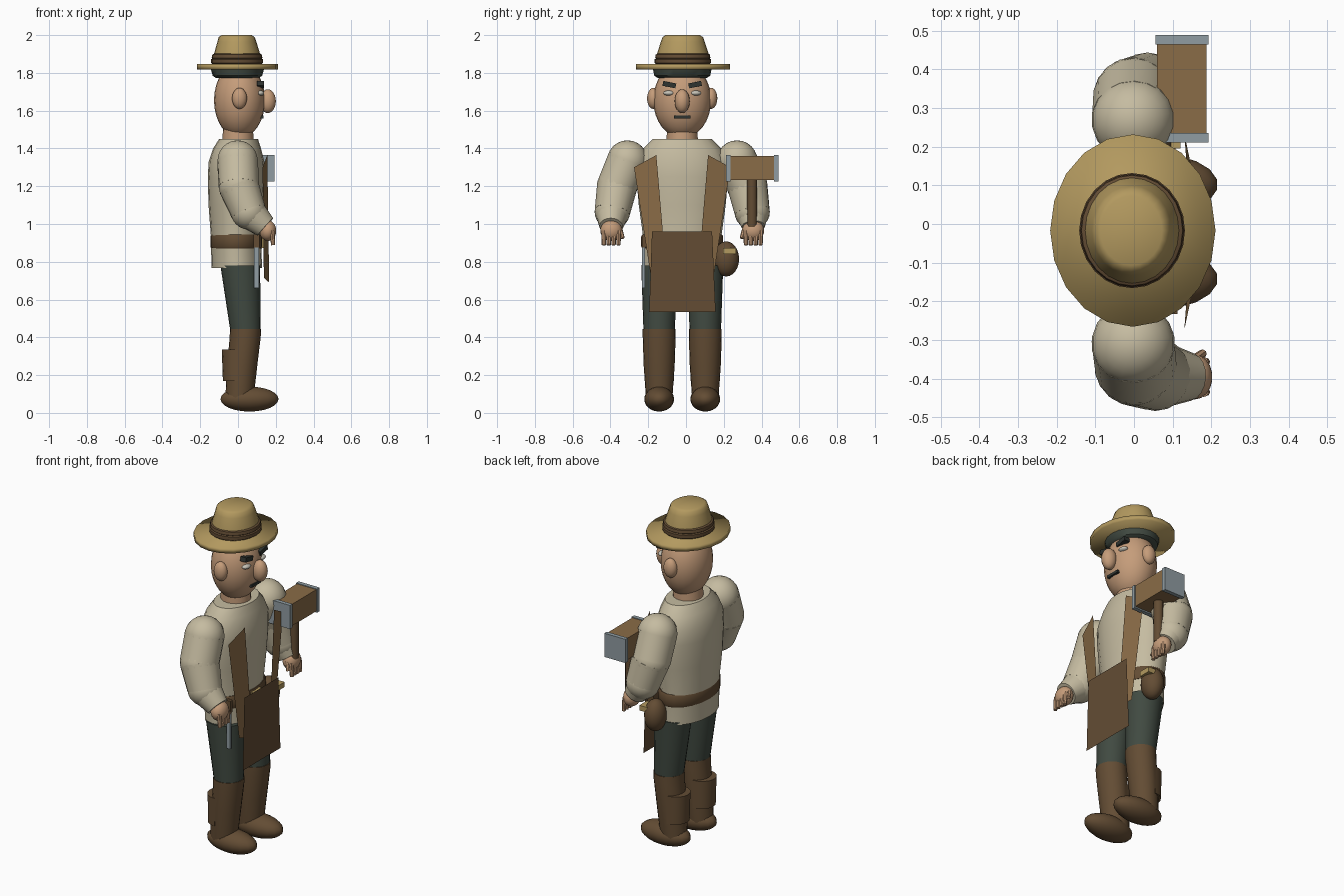
import bpy, bmesh, math
from mathutils import Vector, Matrix

if "Cube" in bpy.data.objects:
    bpy.data.objects.remove(bpy.data.objects["Cube"])

CY = -0.02  # side-to-side centre of the body

def mat(name, r, g, b):
    m = bpy.data.materials.new(name)
    m.diffuse_color = (r, g, b, 1)
    m.use_nodes = True
    m.node_tree.nodes["Principled BSDF"].inputs["Base Color"].default_value = m.diffuse_color
    return m

SHIRT = mat("cream_cloth", .56, .50, .355)
STRAW = mat("straw", .45, .32, .115)
SKIN = mat("skin", .56, .335, .195)
LEATHER = mat("dark_leather", .125, .073, .034)
TAN = mat("tan_wood", .255, .15, .063)
STEEL = mat("steel", .28, .335, .36)
GREEN = mat("dark_green_cloth", .052, .068, .053)
HAIR = mat("dark_hair", .028, .034, .03)
EYE = mat("pale_eye", .55, .53, .46)

def finish(name, bm, m, angle=40):
    bmesh.ops.recalc_face_normals(bm, faces=bm.faces)
    me = bpy.data.meshes.new(name)
    bm.to_mesh(me)
    bm.free()
    me.materials.append(m)
    ob = bpy.data.objects.new(name, me)
    bpy.context.collection.objects.link(ob)
    if angle:
        bpy.context.view_layer.objects.active = ob
        ob.select_set(True)
        bpy.ops.object.shade_smooth_by_angle(angle=math.radians(angle))
        ob.select_set(False)
    return ob

def loft(name, rings, m, n=20, angle=40):
    """Stack of level ellipses: (x, y, z, rx, ry)."""
    bm = bmesh.new()
    loops = [[bm.verts.new((x + rx * math.cos(2 * math.pi * i / n),
                            y + ry * math.sin(2 * math.pi * i / n), z)) for i in range(n)]
             for x, y, z, rx, ry in rings]
    for a, b in zip(loops, loops[1:]):
        for i in range(n):
            j = (i + 1) % n
            bm.faces.new((a[i], a[j], b[j], b[i]))
    bm.faces.new(loops[0])
    bm.faces.new(loops[-1])
    return finish(name, bm, m, angle)

def ball(name, c, r, m, u=18, v=12):
    bm = bmesh.new()
    bmesh.ops.create_uvsphere(bm, u_segments=u, v_segments=v, radius=1,
                              matrix=Matrix.Translation(c) @ Matrix.Diagonal((*r, 1)))
    return finish(name, bm, m)

def box(name, c, size, m, rot=0):
    bm = bmesh.new()
    bmesh.ops.create_cube(bm, size=1, matrix=Matrix.Translation(c) @ Matrix.Rotation(rot, 4, 'X')
                          @ Matrix.Diagonal((*size, 1)))
    return finish(name, bm, m, 0)

def limb(name, p, q, r1, r2, m, n=18):
    """Tapered round bar between two points."""
    p, q = Vector(p), Vector(q)
    d = q - p
    bm = bmesh.new()
    bmesh.ops.create_cone(bm, cap_ends=True, segments=n, radius1=r1, radius2=r2, depth=d.length,
                          matrix=Matrix.Translation((p + q) / 2) @ d.to_track_quat('Z', 'Y').to_matrix().to_4x4())
    return finish(name, bm, m)

def sheet(name, pts, m):
    bm = bmesh.new()
    bm.faces.new([bm.verts.new(p) for p in pts])
    bmesh.ops.solidify(bm, geom=bm.faces[:], thickness=0.002)
    return finish(name, bm, m, 0)

# Shirt, belt and buckle
loft("shirt", [(-.006, CY, .767, .134, .208), (-.012, CY, .94, .132, .208), (-.012, CY, 1.1, .144, .23),
               (-.01, CY, 1.25, .15, .243), (-.008, CY, 1.33, .147, .238), (-.005, CY, 1.40, .127, .205),
               (.003, CY, 1.45, .103, .155)], SHIRT)
loft("belt", [(-.008, CY, .87, .133, .21), (-.008, CY, .88, .138, .217), (-.008, CY, .935, .138, .217),
              (-.008, CY, .945, .133, .21)], LEATHER)
box("buckle", (.133, CY, .905), (.02, .08, .065), STRAW)

# Neck and head
loft("neck", [(0, CY, 1.43, .083, .083), (0, CY, 1.54, .078, .08)], SKIN)
ball("head", (.008, CY, 1.655), (.135, .153, .2), SKIN, 24, 16)
ball("nose", (.158, CY, 1.65), (.043, .04, .063), SKIN)
box("mouth", (.125, CY, 1.567), (.022, .085, .016), HAIR)
loft("hair", [(-.003, CY, 1.772, .112, .128), (-.003, CY, 1.785, .131, .148),
              (-.003, CY, 1.82, .141, .155)], GREEN)

# Hat
hy = -.017
loft("hat_brim", [(-.003, hy, 1.818, .214, .249), (-.003, hy, 1.846, .214, .249)], STRAW, 20, 180)
loft("hat_crown", [(-.005, hy, 1.84, .13, .143), (-.005, hy, 1.90, .122, .137), (-.006, hy, 1.965, .103, .116),
                   (-.007, hy, 1.99, .095, .107), (-.007, hy, 2.0, .08, .09)], STRAW, 24, 180)
loft("hat_band", [(-.005, hy, 1.845, .128, .14), (-.005, hy, 1.852, .137, .149), (-.005, hy, 1.872, .137, .149),
                  (-.005, hy, 1.876, .13, .141), (-.005, hy, 1.88, .134, .146), (-.005, hy, 1.897, .131, .143),
                  (-.005, hy, 1.903, .12, .134)], LEATHER, 24)

for s, side in ((-1, "right"), (1, "left")):
    def Y(d):
        return CY + s * d

    # Face details
    ball(side + "_ear", (.008, Y(.153), 1.665), (.04, .033, .056), SKIN)
    ball(side + "_eye", (.117, Y(.07), 1.693), (.022, .03, .014), EYE)
    box(side + "_eyebrow", (.119, Y(.068), 1.738), (.036, .07, .026), HAIR, s * .2)

    # Sleeve; the mallet arm reaches less far forward
    f = 0 if s < 0 else 1
    sh, mid = (-.002, Y(.29), 1.335), (0.004 - .004 * f, Y(.345), 1.2)
    el, wr = (.055 - .02 * f, Y(.37), 1.065), (.145 - .06 * f, Y(.376), .985)
    ball(side + "_shoulder", sh, (.108, .108, .108), SHIRT)
    limb(side + "_shoulder_sleeve", sh, mid, .108, .107, SHIRT)
    ball(side + "_sleeve_middle", mid, (.107, .107, .107), SHIRT)
    limb(side + "_upper_sleeve", mid, el, .107, .094, SHIRT)
    ball(side + "_elbow", el, (.094, .094, .094), SHIRT)
    limb(side + "_lower_sleeve", el, wr, .092, .062, SHIRT)

    # Hand with fingers
    hx = .158 - .055 * f
    ball(side + "_hand", (hx, Y(.376), .965), (.045, .058, .055), SKIN)
    for i in range(4):
        y = .376 + (i - 1.5) * .026
        limb(f"{side}_finger_{i}", (hx + .022, Y(y), .965), (hx + .028, Y(y), .888), .013, .011, SKIN, 8)
    limb(side + "_thumb", (hx, Y(.33), .975), (hx + .02, Y(.315), .925), .013, .011, SKIN, 8)

    # Trouser leg, boot and foot
    ly = Y(.122)
    loft(side + "_trouser_leg", [(.04, ly, .43, .08, .083), (.012, ly, .78, .105, .095)], GREEN)
    loft(side + "_boot", [(.008, ly, .08, .075, .07), (.022, ly, .25, .08, .082), (.038, ly, .40, .082, .087),
                          (.04, ly, .445, .083, .087)], LEATHER)
    ball(side + "_foot", (.061, ly, .073), (.156, .079, .066), LEATHER)

    # Curved guard behind the calf
    bm = bmesh.new()
    arc = [math.pi * (.5 + i / 8) for i in range(9)]
    lo, hi = [[bm.verts.new((r * math.cos(a), ly + .079 * math.sin(a), z)) for a in arc]
              for z, r in ((.17, .08), (.335, .086))]
    for i in range(8):
        bm.faces.new((lo[i], lo[i + 1], hi[i + 1], hi[i]))
    bm.faces.new((lo[0], lo[8], hi[8], hi[0]))
    bm.faces.new(lo)
    bm.faces.new(hi)
    finish(side + "_calf_guard", bm, LEATHER)

    # Apron strap
    sheet(side + "_apron_strap", [(.13, Y(.255), 1.30), (.155, Y(.137), 1.365),
                                  (.165, Y(.08), .69), (.137, Y(.165), .715)], TAN)

# Apron panel
sheet("apron", [(.168, -.195, .535), (.168, .157, .535), (.168, .138, .96), (.168, -.18, .96)], LEATHER)

# Belt pouch with flap
ball("pouch", (.05, .213, .815), (.06, .068, .093), LEATHER)
box("pouch_flap", (.095, .23, .857), (.05, .07, .03), STRAW)

# Chisel hung on the belt
box("chisel_blade", (.098, -.225, .77), (.024, .014, .22), STEEL)
box("chisel_handle", (.098, -.222, .91), (.03, .022, .07), LEATHER)

# Mallet held upright
box("mallet_head", (.124, .35, 1.297), (.128, .24, .128), TAN)
for k, y in enumerate((.223, .477)):
    box(f"mallet_plate_{k}", (.124, y, 1.295), (.137, .024, .14), STEEL)
limb("mallet_handle", (.122, .35, .985), (.122, .35, 1.24), .026, .026, LEATHER, 12)
